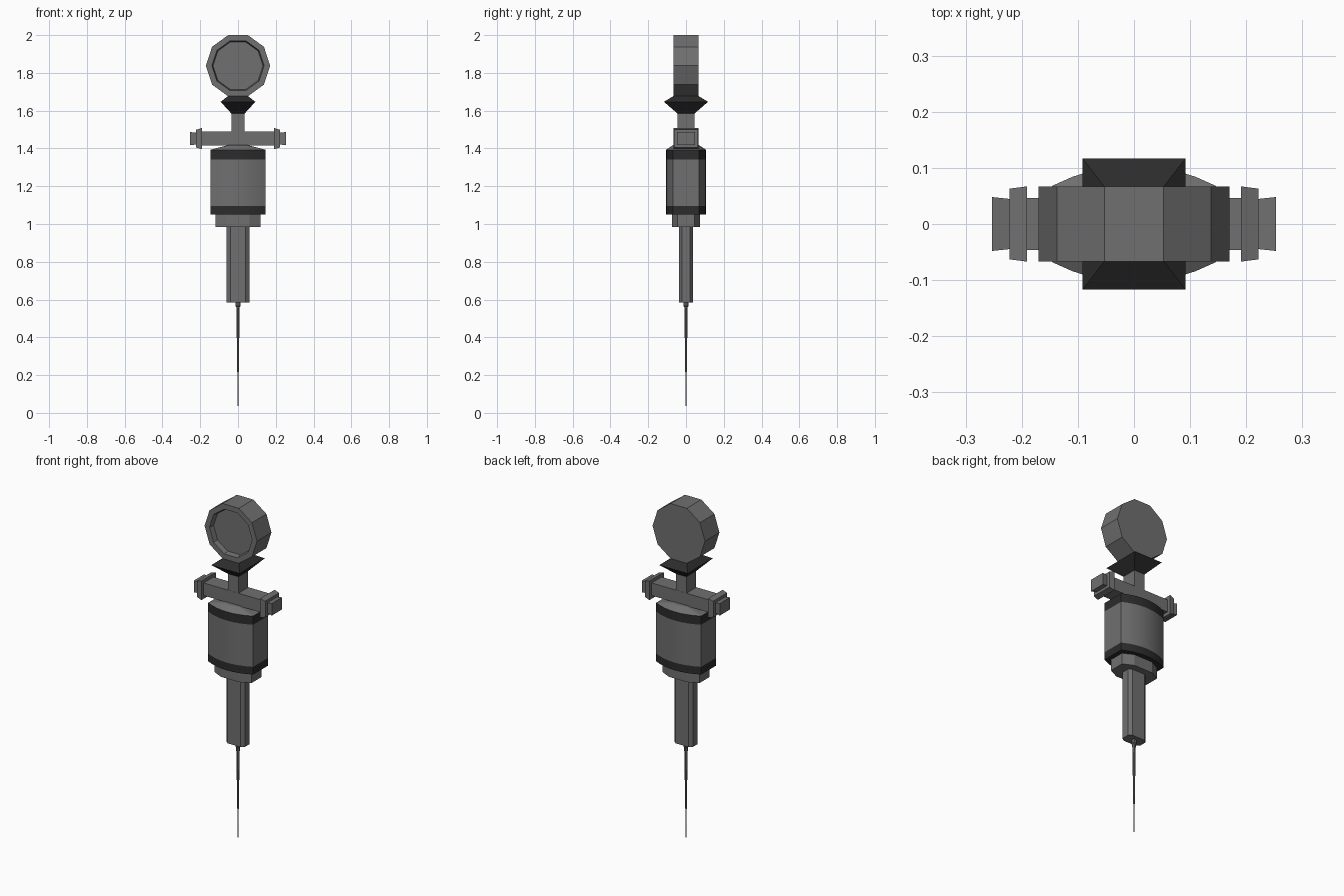
import bpy, bmesh, math
from mathutils import Vector

if "Cube" in bpy.data.objects:
    bpy.data.objects.remove(bpy.data.objects["Cube"])


def material(name, value):
    m = bpy.data.materials.new(name)
    m.diffuse_color = (value, value, value, 1)
    m.use_nodes = True
    m.node_tree.nodes["Principled BSDF"].inputs["Base Color"].default_value = m.diffuse_color
    return m


GREY = material("steel grey", 0.16)
DARK = material("dark grey", 0.025)


def loft(name, sections, mats=(GREY,), axis="z", rule=None):
    """Skin a list of (position, outline points) along an axis, capping both ends."""
    bm = bmesh.new()
    rings = []
    for pos, pts in sections:
        conv = {"z": lambda a, b: (a, b, pos),
                "x": lambda a, b: (pos, a, b),
                "y": lambda a, b: (a, pos, b)}[axis]
        rings.append([bm.verts.new(conv(a, b)) for a, b in pts])
    n = len(rings[0])
    for r0, r1 in zip(rings, rings[1:]):
        for i in range(n):
            bm.faces.new((r0[i], r0[(i + 1) % n], r1[(i + 1) % n], r1[i]))
    bm.faces.new(rings[0])
    bm.faces.new(rings[-1])
    bmesh.ops.recalc_face_normals(bm, faces=bm.faces)
    if rule:
        for f in bm.faces:
            f.material_index = rule(f.calc_center_median())
    me = bpy.data.meshes.new(name)
    bm.to_mesh(me)
    bm.free()
    for m in mats:
        me.materials.append(m)
    ob = bpy.data.objects.new(name, me)
    bpy.context.collection.objects.link(ob)
    return ob


def rect(a, b, cb=0.0):
    return [(a, cb + b), (-a, cb + b), (-a, cb - b), (a, cb - b)]


def octagon(a, b, ca, cb):
    """Rectangle a x b with corners cut at ca (first axis) and cb (second axis)."""
    return [(a, cb), (ca, b), (-ca, b), (-a, cb), (-a, -cb), (-ca, -b), (ca, -b), (a, -cb)]


def ngon(n, r, cz):
    return [(r * math.cos(2 * math.pi * i / n), cz + r * math.sin(2 * math.pi * i / n))
            for i in range(n)]


def bowed(w, edge, bulge, n=8):
    """Flat sides at x = +-w, arched front and back."""
    front = [(w - 2 * w * i / n, edge + bulge * (1 - (1 - 2 * i / n) ** 2)) for i in range(n + 1)]
    return front + [(-x, -y) for x, y in front]


# Round pommel with a recessed front face
CZ = 1.838
loft("pommel", [(0.067, ngon(10, 0.17, CZ)), (-0.067, ngon(10, 0.17, CZ)),
                (-0.067, ngon(10, 0.138, CZ)), (-0.037, ngon(10, 0.132, CZ))], axis="y")

# Dark flared collar beneath the pommel
loft("pommel_collar", [(1.585, rect(0.035, 0.045)), (1.647, rect(0.092, 0.117)),
                       (1.677, rect(0.053, 0.067))], (DARK,))

# Neck and crossbar
loft("neck", [(1.45, rect(0.035, 0.045)), (1.587, rect(0.035, 0.045))])
BAR_Z = 1.452
loft("crossbar", [(-0.2, rect(0.046, 0.037, BAR_Z)), (0.2, rect(0.046, 0.037, BAR_Z))], axis="x")

# Knobs and end caps on both ends of the crossbar
for s, side in ((-1, "left"), (1, "right")):
    loft(side + "_knob", [(s * 0.191, rect(0.067, 0.056, BAR_Z)),
                          (s * 0.222, rect(0.063, 0.047, BAR_Z))], axis="x")
    loft(side + "_end_cap", [(s * 0.215, rect(0.044, 0.03, BAR_Z)),
                             (s * 0.253, rect(0.048, 0.035, BAR_Z))], axis="x")

# Main housing with two dark bands and a shallow sloped top
body = bowed(0.146, 0.068, 0.037)
body_top = bowed(0.05, 0.06, 0.008)
housing = loft("housing", [(1.05, body), (1.095, body), (1.342, body), (1.393, body),
                           (1.418, body_top)], (GREY, DARK),
               rule=lambda c: 1 if c.z < 1.08 or 1.36 < c.z < 1.393 else 0)
bpy.ops.object.select_all(action="DESELECT")
housing.select_set(True)
bpy.context.view_layer.objects.active = housing
bpy.ops.object.shade_smooth_by_angle(angle=math.radians(20))

# Lower collar, barrel and needle
collar = octagon(0.12, 0.075, 0.06, 0.045)
loft("lower_collar", [(0.985, collar), (1.05, collar)])
barrel = octagon(0.06, 0.037, 0.041, 0.022)
loft("barrel", [(0.585, barrel), (0.985, barrel)])
loft("needle", [(0.0, octagon(0.0008, 0.0008, 0.0004, 0.0004)),
                (0.56, octagon(0.009, 0.009, 0.004, 0.004)),
                (0.565, octagon(0.013, 0.013, 0.006, 0.006)),
                (0.587, octagon(0.013, 0.013, 0.006, 0.006))])
